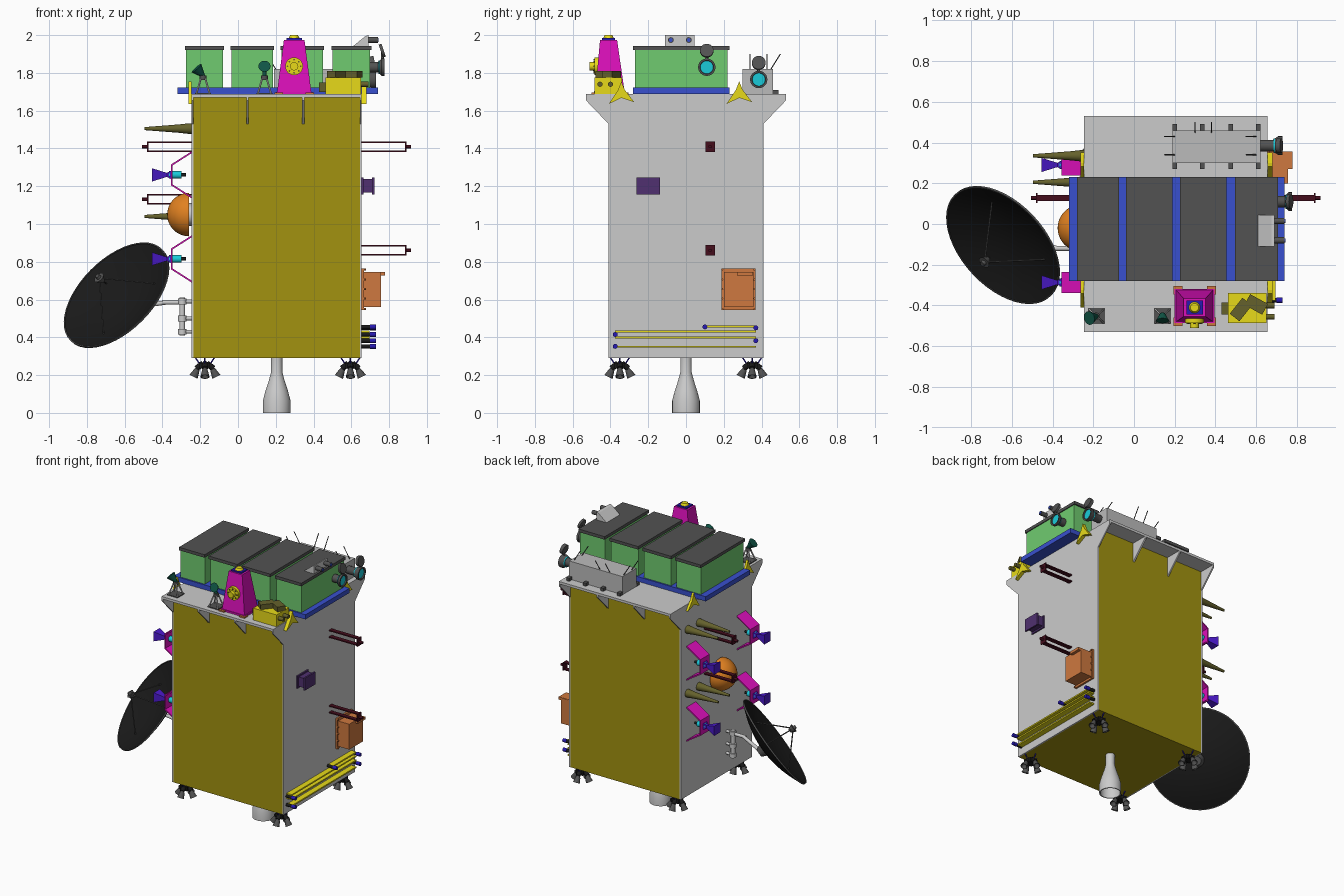
import bpy, bmesh, math
from mathutils import Vector

if "Cube" in bpy.data.objects:
    bpy.data.objects.remove(bpy.data.objects["Cube"])

def mat(name, *c):
    m = bpy.data.materials.new(name)
    m.diffuse_color = (*c, 1)
    m.use_nodes = True
    m.node_tree.nodes["Principled BSDF"].inputs["Base Color"].default_value = m.diffuse_color
    return m

GOLD = mat("gold_foil", .36, .29, .005)
YEL = mat("yellow", .8, .7, .01)
OLIVE = mat("olive", .13, .12, .025)
BLUE = mat("blue", .04, .08, .62)
NAVY = mat("navy", .02, .01, .45)
GREEN = mat("green", .16, .6, .16)
DARK = mat("dark_grey", .085, .085, .085)
BLACK = mat("black", .01, .01, .01)
MAG = mat("magenta", .72, .005, .5)
PURP = mat("violet", .07, .01, .6)
PLUM = mat("plum", .08, .03, .16)
CYAN = mat("cyan", .01, .6, .7)
ORANGE = mat("orange", .75, .22, .015)
COPPER = mat("copper", .62, .19, .05)
RED = mat("dark_red", .06, .004, .012)
TEAL = mat("teal", .005, .09, .06)

def make(name, verts, faces, m=None, smooth=False):
    me = bpy.data.meshes.new(name)
    me.from_pydata(verts, [], faces)
    bm = bmesh.new()
    bm.from_mesh(me)
    bmesh.ops.remove_doubles(bm, verts=bm.verts, dist=1e-5)
    bmesh.ops.recalc_face_normals(bm, faces=bm.faces)
    bm.to_mesh(me)
    bm.free()
    if smooth:
        me.polygons.foreach_set("use_smooth", [True] * len(me.polygons))
        me.set_sharp_from_angle(angle=math.radians(35))
    if m:
        me.materials.append(m)
    ob = bpy.data.objects.new(name, me)
    bpy.context.collection.objects.link(ob)
    return ob

def prism(name, pts, axis, lo, hi, m=None):
    put = {'x': lambda a, b, t: (t, a, b), 'y': lambda a, b, t: (a, t, b), 'z': lambda a, b, t: (a, b, t)}[axis]
    n = len(pts)
    v = [put(a, b, t) for t in (lo, hi) for a, b in pts]
    f = [tuple(range(n)), tuple(range(n, 2 * n))]
    f += [(i, (i + 1) % n, n + (i + 1) % n, n + i) for i in range(n)]
    return make(name, v, f, m)

def box(name, x0, x1, y0, y1, z0, z1, m=None):
    return prism(name, [(x0, y0), (x1, y0), (x1, y1), (x0, y1)], 'z', z0, z1, m)

def lathe(name, profile, origin, axis=(0, 0, 1), m=None, seg=24, turn=0, smooth=True):
    """Revolve (radius, height) points about an axis; a radius of 0 closes an end."""
    w, o = Vector(axis).normalized(), Vector(origin)
    u = w.orthogonal().normalized() if abs(w.z) < .999 else Vector((1, 0, 0))
    if abs(w.z) < .1:
        u = Vector((0, 0, 1)).cross(w).normalized()
    s = w.cross(u)
    ang = [turn + 2 * math.pi * i / seg for i in range(seg)]
    v = [o + w * h + (u * math.cos(a) + s * math.sin(a)) * r for r, h in profile for a in ang]
    f = [(k * seg + i, k * seg + (i + 1) % seg, (k + 1) * seg + (i + 1) % seg, (k + 1) * seg + i)
         for k in range(len(profile) - 1) for i in range(seg)]
    return make(name, v, f, m, smooth)

def rod(name, p, q, r0, r1=None, m=None, seg=12, **kw):
    d = Vector(q) - Vector(p)
    r1 = r0 if r1 is None else r1
    return lathe(name, [(0, 0), (r0, 0), (r1, d.length), (0, d.length)], p, d, m, seg, **kw)

def frustum(name, p, q, h0, h1, m):
    return rod(name, p, q, h0 * 2 ** .5, h1 * 2 ** .5, m, 4, turn=math.pi / 4, smooth=False)

# body: foil core, flared side panels, top deck, gussets
box("body", -.235, .645, -.41, .41, .29, 1.67, GOLD)
flare = [(-.41, .29), (.41, .29), (.41, 1.53), (.53, 1.655), (.53, 1.68), (-.53, 1.68), (-.53, 1.655), (-.41, 1.53)]
prism("left_side_panel", flare, 'x', -.245, -.235)
prism("right_side_panel", flare, 'x', .645, .655)
box("top_deck", -.245, .655, -.53, .53, 1.67, 1.688)
for x in (.05, .345):
    for s in (-1, 1):
        prism("deck_gusset", [(s * .41, 1.53), (s * .53, 1.655), (s * .53, 1.67), (s * .41, 1.67)], 'x', x - .006, x + .006)

# blue frame with four instrument boxes
box("box_frame", -.32, .74, -.28, .23, 1.688, 1.722, BLUE)
for x0, x1 in ((-.28, -.073), (-.04, .19), (.225, .455), (.495, .706)):
    box("green_box", x0 + .006, x1 - .006, -.27, .22, 1.722, 1.925, GREEN)
    box("box_lid", x0, x1, -.28, .23, 1.92, 1.942, DARK)

# yellow three-pointed supports under the frame
for x0, x1 in ((-.262, -.245), (.655, .68)):
    for y in (-.342, .282):
        prism("frame_support", [(y, 1.755), (y + .018, 1.71), (y + .068, 1.645), (y, 1.668),
                                (y - .068, 1.635), (y - .018, 1.71)], 'x', x0, x1, YEL)

# large dish with feed and arm
n = Vector((-.59, -.545, .59)).normalized()
C, R, D = Vector((-.645, -.105, .625)), .34, .085
V = C - n * D
prof = [(R * t / 8, D * (t / 8) ** 2) for t in range(9)]
lathe("large_dish", prof + [(r, h - .008) for r, h in reversed(prof)], V, n, BLACK, 48)
lathe("dish_rim", [(R - .004, D - .009), (R + .003, D - .009), (R + .003, D + .002), (R - .004, D + .002), (R - .004, D - .009)], V, n, DARK, 48)
feed = C + n * .15
rod("dish_feed", feed - n * .03, feed + n * .005, .012, .03, DARK, 20)
rod("feed_tip", feed, feed + n * .02, .015, .012, DARK)
u = (Vector((0, 0, -1)) + n * n.z).normalized()
w = n.cross(u)
for k in range(3):
    a = k * 2 * math.pi / 3
    rod("feed_strut", feed, V + (u * math.cos(a) + w * math.sin(a)) * .22 + n * D * .42, .004, m=DARK, seg=6)
rod("dish_hub", V - n * .045, V, .03, .05, DARK, 20)
rod("dish_arm", V - n * .03, (-.38, -.12, .585), .012)
rod("dish_arm_end", (-.4, -.12, .585), (-.28, -.12, .585), .012)
rod("arm_hinge", (-.295, -.12, .41), (-.295, -.12, .61), .015)
for z in (.43, .5, .59):
    rod("hinge_collar", (-.295, -.12, z - .015), (-.295, -.12, z + .015), .023)
    rod("hinge_foot", (-.3, -.12, z), (-.245, -.12, z), .01)

# left wall: dome, helical antenna cones, horns on brackets
lathe("orange_dome", [(0, 0)] + [(.115 * math.cos(t * math.pi / 20), .115 * math.sin(t * math.pi / 20)) for t in range(11)],
      (-.26, -.02, 1.05), (-1, 0, 0), ORANGE, 32)
rod("dome_base", (-.26, -.02, 1.05), (-.245, -.02, 1.05), .06)
for z in (1.505, 1.04):
    for y in (.335, .205):
        lathe("antenna_cone", [(0, 0), (.028, 0), (.028, .015), (.022, .07), (.008, .25), (0, .25)],
              (-.245, y, z), (-1, 0, 0), OLIVE, 16)
for z in (1.26, .815):
    for y in (.29, -.287):
        out = [(-.245, .125), (-.355, .055), (-.355, -.055), (-.245, -.125)]
        inn = [(-.245, -.115), (-.347, -.05), (-.347, .05), (-.245, .115)]
        prism("horn_bracket", [(a, z + b) for a, b in out + inn], 'y', y - .052, y + .052, MAG)
        frustum("horn", (-.375, y, z), (-.455, y, z), .01, .035, PURP)
        frustum("horn_neck", (-.355, y, z), (-.377, y, z), .022, .01, PURP)
        rod("horn_receiver", (-.365, y, z), (-.3, y, z), .02, m=CYAN, seg=16)
        rod("receiver_plug", (-.3, y, z), (-.275, y, z), .009, m=BLACK)

# dark red loop masts on both walls
for s, x, zs in ((1, .655, (1.41, .86)), (-1, -.245, (1.41, 1.13))):
    for z in zs:
        for dz in (-.024, .024):
            box("loop_bar", *sorted((x, x + s * .235)), .113, .143, z + dz - .004, z + dz + .004, RED)
        box("loop_end", *sorted((x + s * .228, x + s * .236)), .103, .153, z - .028, z + .028, RED)
        rod("loop_tip", (x + s * .236, .128, z), (x + s * .262, .128, z), .009, m=RED)

# right wall: plum unit, copper unit, louvre plates
box("plum_unit", .655, .71, -.25, -.145, 1.168, 1.237, PLUM)
box("plum_flange", .71, .722, -.262, -.138, 1.157, 1.247, PLUM)
box("plum_foot", .655, .665, -.262, -.138, 1.157, 1.247, PLUM)
box("copper_base", .655, .668, .188, .368, .545, .765, COPPER)
box("copper_unit", .668, .757, .2, .357, .56, .745, COPPER)
box("copper_connector", .67, .778, .27, .355, .727, .747, COPPER)
for z in (.55, .605, .655, .705, .758):
    for y in (.192, .363):
        rod("copper_bolt", (.668, y, z), (.677, y, z), .006, m=COPPER, seg=6)
for z, y0 in ((.43, -.375), (.4, -.375), (.35, -.375), (.458, .1)):
    box("louvre_plate", .655, .695, y0, .37, z - .005, z + .005, YEL)
for y, z in ((-.375, .415), (-.375, .352), (.1, .455), (.37, .45), (.37, .382)):
    rod("louvre_post", (.655, y, z), (.705, y, z), .011, m=BLACK)
    rod("louvre_cap", (.7, y, z), (.73, y, z), .013, m=NAVY)

# main engine and corner thruster clusters
lathe("main_engine", [(.03, .295), (.03, .215), (.042, .17), (.06, .115), (.073, .065), (.073, 0),
                      (.066, 0), (.066, .065), (.03, .18), (0, .18)], (.205, 0, 0), seg=32)
for cx in (-.175, .595):
    for cy in (-.35, .35):
        box("thruster_block", cx - .028, cx + .028, cy - .028, cy + .028, .235, .265, BLACK)
        for k in range(4):
            dx, dy = ((1, 0), (0, 1), (-1, 0), (0, -1))[k]
            at = lambda r, z: (cx + dx * r, cy + dy * r, z)
            rod("thruster_strut", at(.025, .255), at(.05, .292), .004, m=NAVY, seg=6)
            rod("thruster_valve", at(.01, .262), at(.045, .235), .016, m=BLACK)
            lathe("thruster_nozzle", [(0, 0), (.009, 0), (.016, .02), (.024, .055), (.02, .055), (0, .01)],
                  at(.036, .24), (dx * .45, dy * .45, -.9), DARK, 16)

# magenta tower
prism("tower_base", [(.2, -.485), (.395, -.485), (.395, -.32), (.2, -.32)], 'z', 1.688, 1.7, MAG)
b, t = (.207, .388, -.48, -.325, 1.7), (.243, .352, -.455, -.365, 1.975)
tv = [(q[i], q[j], q[4]) for q in (b, t) for i, j in ((0, 2), (1, 2), (1, 3), (0, 3))]
make("tower", tv, [(0, 1, 2, 3), (4, 5, 6, 7), (0, 1, 5, 4), (1, 2, 6, 5), (2, 3, 7, 6), (3, 0, 4, 7)], MAG)
box("tower_cap", .257, .338, -.445, -.375, 1.975, 1.985, NAVY)
rod("tower_knob", (.297, -.41, 1.985), (.297, -.41, 2.0), .028, .02, YEL, 20)
rod("tower_dial", (.297, -.455, 1.835), (.297, -.485, 1.835), .047, m=YEL, seg=24)
rod("dial_hub", (.297, -.485, 1.835), (.297, -.51, 1.835), .022, m=YEL, seg=16)
for k in range(8):
    a = k * math.pi / 4
    p = (.297 + .035 * math.cos(a), -.485, 1.835 + .035 * math.sin(a))
    rod("dial_bolt", p, (p[0], -.491, p[2]), .005, m=OLIVE, seg=6)
for x in (.215, .38):
    for y in (-.325, -.48):
        box("tower_foot", x - .022, x + .022, y - .02, y + .02, 1.688, 1.697, COPPER)

# yellow electronics box with tilted sensors
box("sensor_box", .462, .65, -.485, -.34, 1.688, 1.775, YEL)
box("sensor_box_plug", .43, .465, -.445, -.385, 1.7, 1.75, OLIVE)
for x, y, a in ((.525, -.42, .9), (.6, -.395, -.5)):
    ob = box("deck_sensor", -.05, .05, -.03, .03, 0, .035, OLIVE)
    ob.location, ob.rotation_euler = (x, y, 1.775), (0, 0, a)
for y in (-.455, -.4):
    rod("sensor_box_lens", (.65, y, 1.74), (.69, y, 1.74), .014, m=OLIVE)

# two small pointing antennas on stands
for x in (-.185, .14):
    box("stand_base", x - .042, x + .042, -.492, -.412, 1.688, 1.694, DARK)
    for sx in (-1, 1):
        for sy in (-1, 1):
            rod("stand_leg", (x + sx * .035, -.452 + sy * .033, 1.69), (x + sx * .012, -.452 + sy * .01, 1.77), .005, seg=6)
    rod("stand_head", (x, -.452, 1.762), (x, -.452, 1.785), .018, m=DARK)
rod("pointing_horn", (-.18, -.452, 1.78), (-.22, -.462, 1.825), .008, .034, TEAL, 20)
rod("pointing_mast", (.14, -.452, 1.78), (.14, -.452, 1.82), .01, m=TEAL)
rod("pointing_dish", (.14, -.44, 1.82), (.14, -.475, 1.835), .012, .032, TEAL, 20)

# rear grey unit with whiskers
box("rear_unit", .19, .62, .3, .46, 1.688, 1.82, mat("light_grey", .5, .5, .5))
for x in (.2, .335, .475, .61):
    for y in (.285, .475):
        box("rear_unit_foot", x - .012, x + .012, y - .016, y + .016, 1.688, 1.71, DARK)
for x, y, dx, dy in ((.2, .43, -.05, 0), (.2, .34, -.05, 0), (.3, .45, 0, .05), (.38, .45, 0, .05),
                     (.6, .43, -.05, 0), (.6, .34, -.05, 0)):
    rod("whisker", (x, y, 1.82), (x + dx, y + dy, 1.9), .003, m=DARK, seg=5)

# two round telescopes facing sideways, each with a small disc above
for x, y, z in ((.62, .385, 1.765), (.7, .11, 1.83)):
    L = .11 if y > .2 else .075
    lathe("telescope", [(0, 0), (.028, 0), (.028, L * .55), (.046, L * .8), (.046, L), (.036, L), (.033, L - .012)], (x, y, z), (1, 0, 0), DARK)
    rod("telescope_glass", (x + L * .6, y, z), (x + L - .008, y, z), .036, m=CYAN, seg=24)
    rod("disc_post", (x + L * .85, y, z + .04), (x + L * .85, y, z + .085), .008, m=DARK)
    rod("telescope_cover", (x + L * .75, y, z + .085), (x + L * .95, y, z + .09), .036, m=DARK, seg=24)

# twin-lens camera on the last lid
prism("lens_camera", [(.61, 1.942), (.69, 1.942), (.69, 2.0), (.675, 1.995)], 'y', -.11, .045)
for y in (-.08, .015):
    rod("camera_lens", (.685, y, 1.974), (.74, y, 1.974), .015, m=DARK, seg=16)
    rod("lens_glass", (.74, y, 1.974), (.744, y, 1.974), .01, m=BLUE, seg=16)
